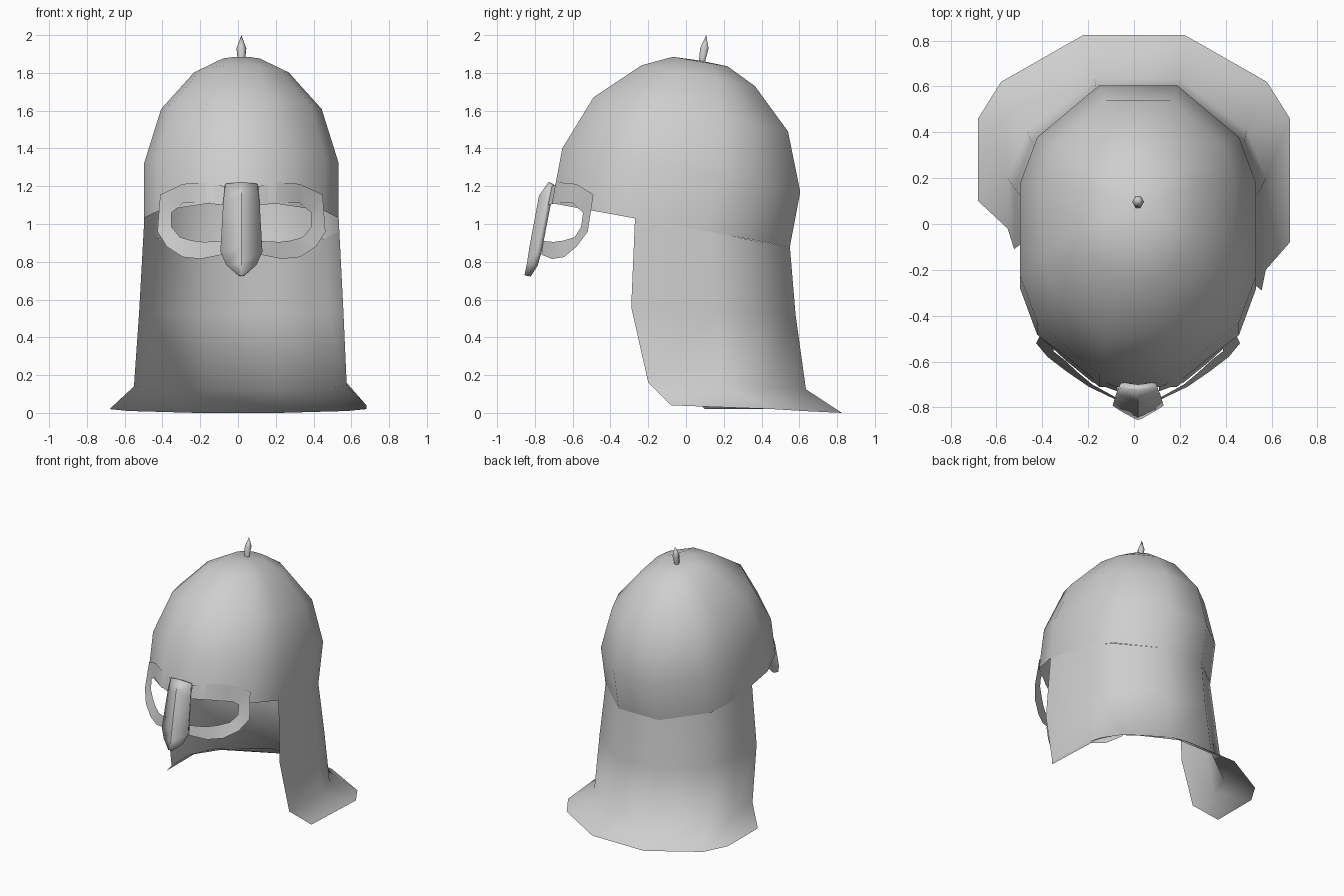
import bpy, math

cube = bpy.data.objects.get("Cube")
if cube:
    bpy.data.objects.remove(cube, do_unlink=True)

MID = 0.018  # the shell sits slightly off centre

steel = bpy.data.materials.new("plain_grey_steel")
steel.use_nodes = True
GREY = (0.62, 0.62, 0.62, 1)
steel.diffuse_color = GREY
steel.node_tree.nodes["Principled BSDF"].inputs["Base Color"].default_value = GREY


def make(name, verts, faces):
    mesh = bpy.data.meshes.new(name)
    mesh.from_pydata(verts, [], faces)
    mesh.materials.append(steel)
    mesh.shade_smooth()
    obj = bpy.data.objects.new(name, mesh)
    bpy.context.collection.objects.link(obj)
    return obj


def loft(name, rows, closed=False, tip=None, flip=False):
    """Skin equal-length rows of points, with an optional end point."""
    n = len(rows[0])
    verts = [p for row in rows for p in row]
    faces = []
    span = n if closed else n - 1
    for r in range(len(rows) - 1):
        for i in range(span):
            j = (i + 1) % n
            faces.append((r * n + i, r * n + j, (r + 1) * n + j, (r + 1) * n + i))
    if tip:
        base = len(verts) - n
        verts.append(tip)
        faces += [(base + i, base + (i + 1) % n, len(verts) - 1) for i in range(n)]
    if flip:
        faces = [f[::-1] for f in faces]
    return make(name, verts, faces)


# Twelve-sided outline: one quarter mirrored to the full ring, anticlockwise
quarter = [(1, 0.32), (0.855, 0.64), (0.33, 1)]
half = quarter + [(-x, y) for x, y in reversed(quarter)]
outline = half + [(-x, -y) for x, y in half]

# Dome: tilted rings given as front y/z, back y/z and half width
rings = [(-0.71, 1.11, 0.55, 0.88, 0.515),
         (-0.655, 1.40, 0.605, 1.17, 0.515),
         (-0.49, 1.67, 0.54, 1.49, 0.425),
         (-0.235, 1.84, 0.365, 1.73, 0.25),
         (-0.07, 1.885, 0.22, 1.835, 0.115)]


def ring(fy, fz, by, bz, w):
    return [(MID + w * u, (fy + by) / 2 + v * (by - fy) / 2,
             (fz + bz) / 2 + v * (bz - fz) / 2) for u, v in outline]


loft("dome", [ring(*r) for r in rings], closed=True, tip=(MID, 0.077, 1.865))

# Neck guard: each row runs from the front edge to the back on one side
guard = [(MID, [(0.515, -0.27, 1.03), (0.515, 0.125, 0.96), (0.44, 0.32, 0.92), (0.17, 0.55, 0.88)]),
         (0.017, [(0.54, -0.29, 0.56), (0.54, 0.16, 0.54), (0.465, 0.36, 0.53), (0.18, 0.58, 0.52)]),
         (0.012, [(0.563, -0.20, 0.16), (0.563, 0.20, 0.14), (0.48, 0.41, 0.13), (0.185, 0.635, 0.125)]),
         (0, [(0.68, -0.08, 0.04), (0.68, 0.46, 0.02), (0.58, 0.62, 0.01), (0.22, 0.825, 0)])]
rows = []
for cx, side in guard:
    left = [(cx + x, y, z) for x, y, z in side]
    right = [(cx - x, y, z) for x, y, z in side]
    x, y, z = right[0]
    right[0] = (x, y + 0.18, z - 0.02)  # this side is cut further back
    rows.append(left + right[::-1])
loft("neck_guard", rows, flip=True)

# Eye guards: a curved band around each eye
outer = [(0.09, -0.71, 1.20), (0.20, -0.67, 1.22), (0.31, -0.58, 1.212),
         (0.43, -0.49, 1.155), (0.445, -0.52, 0.96), (0.395, -0.58, 0.88),
         (0.31, -0.645, 0.825), (0.215, -0.71, 0.815), (0.10, -0.765, 0.838)]
inner = [(0.09, -0.73, 1.10), (0.20, -0.69, 1.11), (0.31, -0.60, 1.11),
         (0.37, -0.545, 1.06), (0.37, -0.555, 0.985), (0.325, -0.59, 0.93),
         (0.26, -0.65, 0.912), (0.20, -0.70, 0.905), (0.10, -0.755, 0.91)]
for name, s in (("left_eye_guard", 1), ("right_eye_guard", -1)):
    band = [[(MID + s * x, y, z) for x, y, z in line] for line in (outer, inner)]
    loft(name, band, flip=s < 0)

# Nose guard: ridged plate narrowing to a point
ridge = [(-0.70, 1.21), (-0.75, 1.14), (-0.80, 0.87), (-0.812, 0.79), (-0.825, 0.725)]
edge = [(0.075, -0.69, 1.20), (0.085, -0.715, 1.11), (0.10, -0.765, 0.85),
        (0.07, -0.785, 0.78), (0.005, -0.822, 0.722)]
plate = [[(MID - x, y, z) for x, y, z in edge],
         [(MID, y, z) for y, z in ridge],
         [(MID + x, y, z) for x, y, z in edge]]
nose = loft("nose_guard", plate, flip=True)
thick = nose.modifiers.new("thickness", "SOLIDIFY")
thick.thickness = 0.03
thick.offset = -1
bpy.context.view_layer.objects.active = nose
nose.select_set(True)
bpy.ops.object.shade_smooth_by_angle(angle=math.radians(30))

# Crest spike: six-sided, leaning slightly back
spike = [[(MID + r * math.cos(k * math.pi / 3), y + r * math.sin(k * math.pi / 3), z)
          for k in range(6)]
         for r, y, z in ((0.018, 0.083, 1.85), (0.026, 0.097, 1.93))]
loft("crest_spike", spike, closed=True, tip=(MID, 0.107, 2.0))
